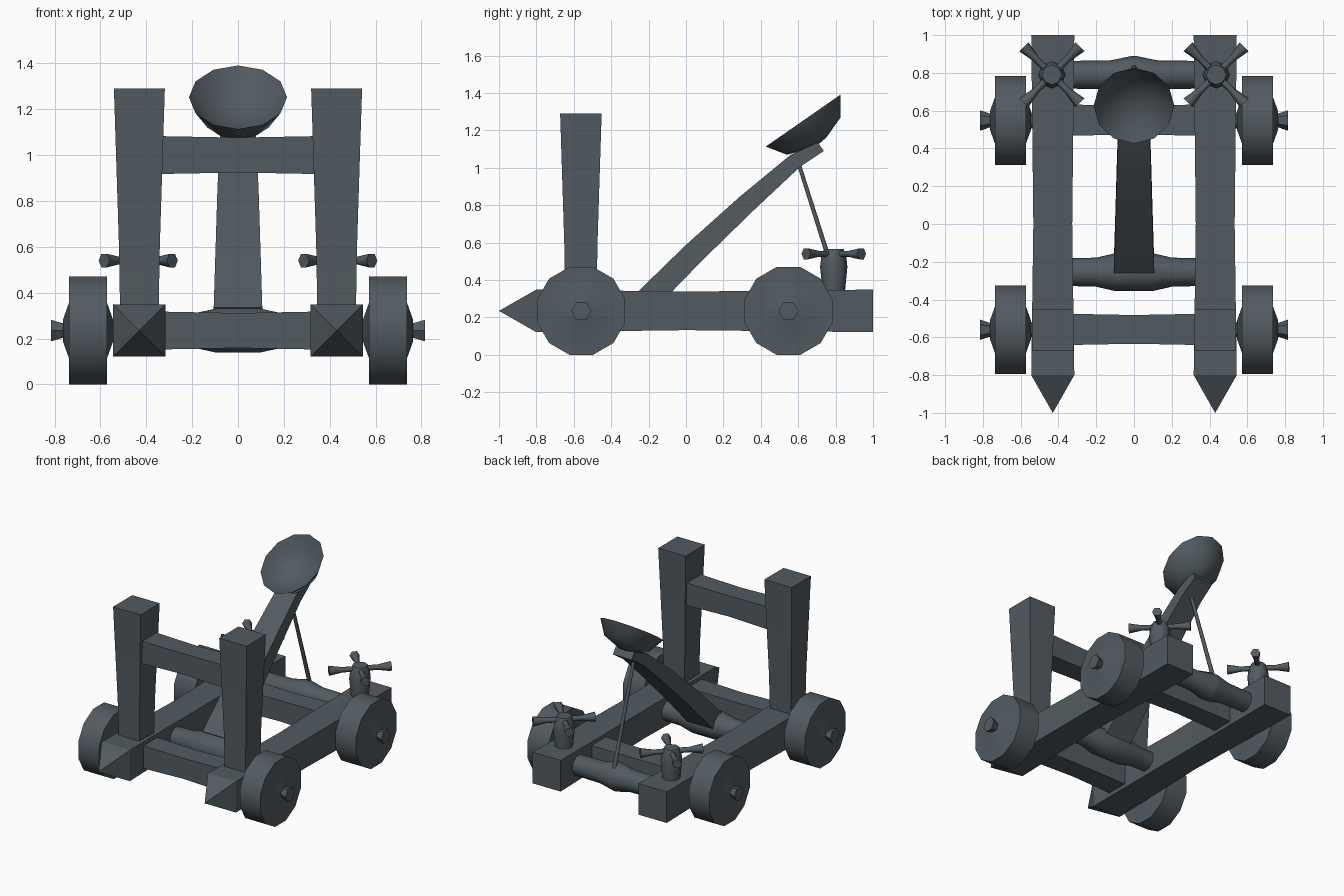
import bpy, bmesh
from math import cos, sin, pi, radians, sqrt
from mathutils import Vector

cube = bpy.data.objects.get("Cube")
if cube:
    bpy.data.objects.remove(cube, do_unlink=True)

wood = bpy.data.materials.new("slate grey wood")
wood.use_nodes = True
SLATE = (0.085, 0.105, 0.12, 1)
wood.diffuse_color = SLATE
wood.node_tree.nodes["Principled BSDF"].inputs["Base Color"].default_value = SLATE


def skin(name, rings, smooth=28, mirror=False):
    """Join rings of points into a closed solid."""
    bm = bmesh.new()
    loops = [[bm.verts.new(p) for p in ring] for ring in rings]
    n = len(loops[0])
    for a, b in zip(loops, loops[1:]):
        for i in range(n):
            j = (i + 1) % n
            bm.faces.new((a[i], a[j], b[j], b[i]))
    bm.faces.new(loops[0])
    bm.faces.new(loops[-1])
    bmesh.ops.remove_doubles(bm, verts=bm.verts, dist=1e-4)
    bmesh.ops.recalc_face_normals(bm, faces=bm.faces)
    mesh = bpy.data.meshes.new(name)
    bm.to_mesh(mesh)
    bm.free()
    mesh.materials.append(wood)
    obj = bpy.data.objects.new(name, mesh)
    bpy.context.collection.objects.link(obj)
    bpy.ops.object.select_all(action="DESELECT")
    obj.select_set(True)
    bpy.context.view_layer.objects.active = obj
    bpy.ops.object.shade_smooth_by_angle(angle=radians(smooth))
    if mirror:
        obj.modifiers.new("Mirror", "MIRROR")
    return obj


def loft(name, origin, axis, stations, sides, turn=0.0, squash=1.0, smooth=50, mirror=False):
    """Sweep a regular polygon along an axis; stations are (distance, radius)."""
    d = Vector(axis).normalized()
    u = Vector((1, 0, 0)) if abs(d.z) > 0.99 else Vector((0, 0, 1)).cross(d).normalized()
    v = d.cross(u)
    angles = [turn + 2 * pi * i / sides for i in range(sides)]
    rings = [[Vector(origin) + d * t + u * (r * squash * cos(a)) + v * (r * sin(a))
              for a in angles] for t, r in stations]
    return skin(name, rings, smooth, mirror)


def timber(name, origin, axis, stations, mirror=False):
    """Square timber; stations are (distance, half width)."""
    return loft(name, origin, axis, [(t, h * sqrt(2)) for t, h in stations],
                4, pi / 4, smooth=15, mirror=mirror)


X, Y, Z = (1, 0, 0), (0, 1, 0), (0, 0, 1)
RAIL_X, DECK_Z = 0.43, 0.235

# Frame: pointed side rails, flared posts and cross beams
timber("side_rail", (RAIL_X, 0, DECK_Z), Y,
       [(-1, 0), (-0.8, 0.114), (0, 0.103), (1, 0.114)], mirror=True)
timber("post", (RAIL_X, -0.562, 0), Z, [(0.25, 0.083), (0.6, 0.089), (1.29, 0.111)], mirror=True)
for name, y, z in (("front_beam", -0.558, DECK_Z), ("rear_beam", 0.55, DECK_Z),
                   ("upper_beam", -0.558, 1.0)):
    timber(name, (0, y, z), X, [(-0.36, 0.083), (0, 0.076), (0.36, 0.083)])

# Rollers with a thicker middle
for name, y, wide, narrow in (("front_roller", -0.255, 0.2, 0.1), ("rear_roller", 0.79, 0.12, 0.01)):
    loft(name, (0, y, DECK_Z), X,
         [(-0.36, 0.073), (-wide, 0.077), (-narrow, 0.1), (narrow, 0.1), (wide, 0.077), (0.36, 0.073)], 10)

# Wheels and axle ends
RIM = 0.235 / cos(pi / 12)
for end, y in (("front", -0.56), ("rear", 0.548)):
    loft(end + "_wheel", (0, y, DECK_Z), X,
         [(0.545, 0.05), (0.571, 0.125), (0.571, RIM), (0.737, RIM), (0.737, 0.125), (0.763, 0.05)],
         12, pi / 12, mirror=True)
    loft(end + "_axle", (0, y, DECK_Z), X,
         [(0.48, 0.045), (0.65, 0.035), (0.765, 0.037), (0.815, 0.054)], 6, mirror=True)

# Curved throwing arm: (upper edge y, z, lower edge y, z, half width)
arm = [(-0.26, 0.335, -0.17, 0.24, 0.106), (0, 0.588, 0.085, 0.503, 0.098),
       (0.287, 0.845, 0.362, 0.773, 0.09), (0.56, 1.07, 0.61, 1.005, 0.08),
       (0.705, 1.135, 0.737, 1.09, 0.076)]
skin("throwing_arm", [[(-w, ty, tz), (w, ty, tz), (w, by, bz), (-w, by, bz)]
                      for ty, tz, by, bz, w in arm])

# Hollow bowl: outside up to the rim, then back down the inside
loft("bowl", (0, 0.626, 1.252), (0, -0.57, 0.82),
     [(-0.15, 0), (-0.145, 0.05), (-0.1, 0.175), (0, 0.243), (-0.075, 0.165), (-0.11, 0.07), (-0.118, 0)],
     12, squash=0.88)

# Rope from arm to rear roller
top, foot = Vector((0, 0.6, 1.03)), Vector((0, 0.835, 0.29))
loft("rope", top, foot - top, [(0, 0.012), ((foot - top).length, 0.015)], 6, smooth=65)

# Winches with four diagonal handles
loft("winch_post", (RAIL_X + 0.005, 0.79, 0), Z,
     [(0.3, 0.058), (0.36, 0.062), (0.47, 0.073), (0.53, 0.066), (0.566, 0.052)], 8, mirror=True)
for i in range(4):
    a = pi / 4 + i * pi / 2
    loft("winch_handle", (RAIL_X + 0.005, 0.79, 0.54), (cos(a), sin(a), 0),
         [(0.02, 0.019), (0.12, 0.018), (0.21, 0.034)], 6, smooth=65, mirror=True)
